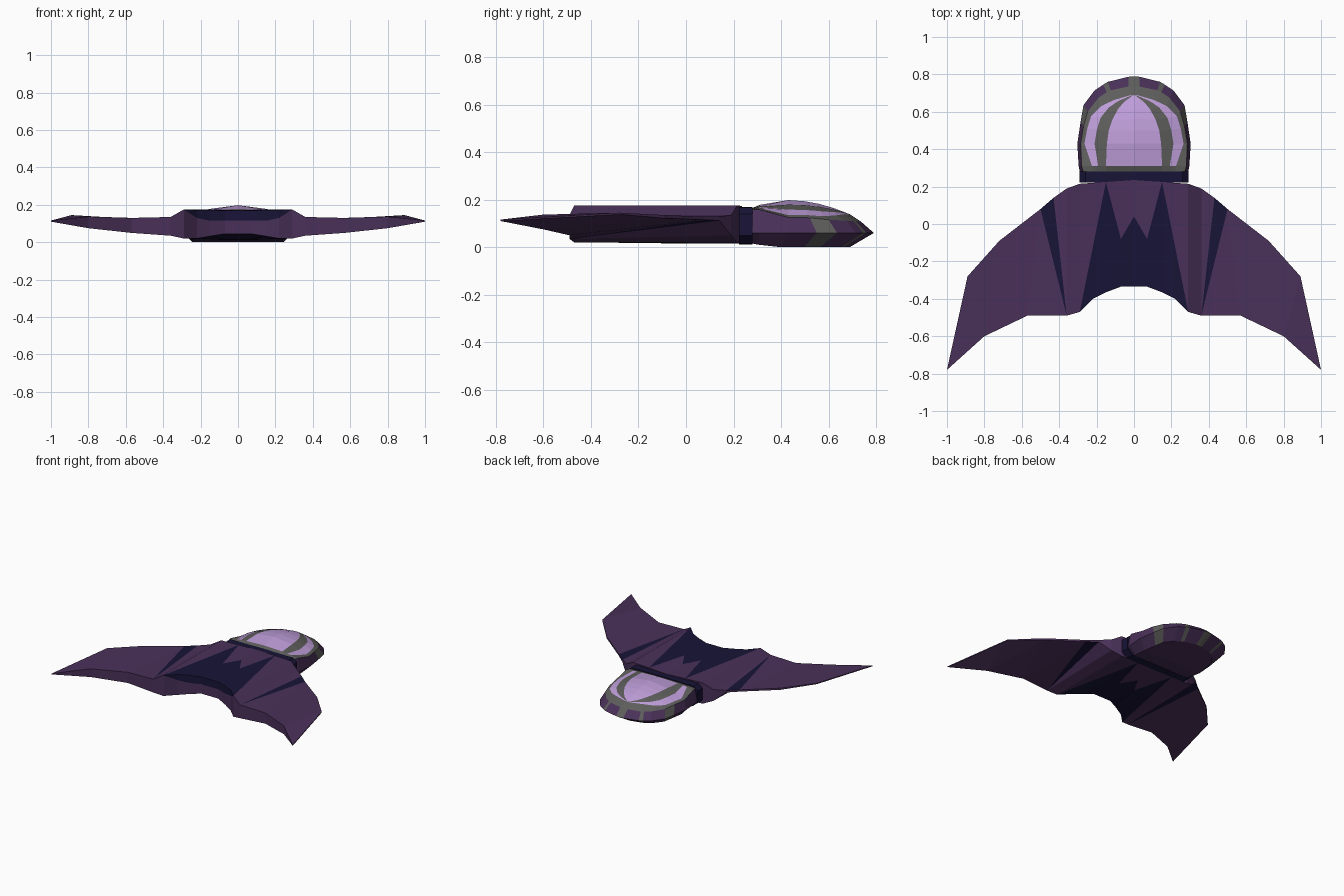
import bpy, bmesh

if "Cube" in bpy.data.objects:
    bpy.data.objects.remove(bpy.data.objects["Cube"])

COLORS = {"purple": (0.068, 0.03, 0.1, 1), "navy": (0.009, 0.007, 0.038, 1),
          "frame_grey": (0.11, 0.11, 0.105, 1), "glass": (0.52, 0.34, 0.7, 1)}
MATS = {}
for n, c in COLORS.items():
    MATS[n] = bpy.data.materials.new(n)
    MATS[n].diffuse_color = c
NAMES = list(COLORS)


def build(name, faces):
    """Make a flat-shaded object from half faces [(points, colour)], mirrored across x = 0."""
    bm = bmesh.new()
    for pts, col in faces:
        pts = list(dict.fromkeys(tuple(round(v, 4) for v in p) for p in pts))
        if len(pts) < 3:
            continue
        for s in (1, -1):
            f = bm.faces.new([bm.verts.new((s * x, y, z)) for x, y, z in pts])
            f.material_index = NAMES.index(col)
    bmesh.ops.remove_doubles(bm, verts=bm.verts, dist=0.0005)
    bmesh.ops.recalc_face_normals(bm, faces=bm.faces)
    me = bpy.data.meshes.new(name)
    bm.to_mesh(me)
    bm.free()
    for n in NAMES:
        me.materials.append(MATS[n])
    ob = bpy.data.objects.new(name, me)
    bpy.context.collection.objects.link(ob)


def interp(table, v):
    for (a, p), (b, q) in zip(table, table[1:]):
        if v <= b:
            return p + (q - p) * max(0, (v - a) / (b - a))
    return table[-1][1]


# Flying wing: plan points with top and bottom height
P = {"c0": (0, .235, .172, .015), "c1": (0, .04, .172, .015), "c2": (0, -.335, .17, .045),
     "d1": (.07, -.08, .173, .015), "d2": (.07, -.335, .17, .045),
     "e1": (.15, .225, .175, .015), "e2": (.15, -.365, .172, .032),
     "f2": (.22, -.4, .173, .02), "g1": (.29, .215, .175, .02), "g2": (.29, -.47, .175, .02),
     "h1": (.36, .19, .135, .05), "h2": (.36, -.49, .135, .035),
     "i1": (.43, .14, .128, .112), "j1": (.5, .08, .128, .115), "k1": (.72, -.09, .135, .122),
     "l1": (.89, -.28, .145, .138), "m": (1, -.78, .116, .11),
     "n2": (.57, -.49, .13, .05), "o2": (.8, -.6, .137, .075)}
PLAN = {"purple": "c0 c1 d1 e1,e1 g2 g1,g1 g2 h2 h1,h1 h2 i1,j1 h2 n2,j1 n2 k1,k1 n2 o2,k1 o2 l1,l1 o2 m",
        "navy": "c1 c2 d2 d1,d1 d2 e2,e1 d1 e2,e1 e2 f2,e1 f2 g2,i1 h2 j1"}
RIM = "c0 e1 g1 h1 i1 j1 k1 l1 m o2 n2 h2 g2 f2 e2 d2 c2".split()
MID = {"c2": .115, "d2": .115, "e2": .115, "f2": .13, "g2": .175}


def top(k): return P[k][:3]
def low(k): return (*P[k][:2], P[k][3])
def mid(k): return (*P[k][:2], MID[k])


wing = []
for col, text in PLAN.items():
    for face in text.split(","):
        for level in (top, low):
            wing.append(([level(k) for k in face.split()], col))
for a, b in zip(RIM, RIM[1:]):
    if a in MID and b in MID:   # rear face with dark upper panel
        wing.append(([top(a), top(b), mid(b), mid(a)], "navy"))
        wing.append(([mid(a), mid(b), low(b), low(a)], "purple"))
    else:
        wing.append(([top(a), top(b), low(b), low(a)], "purple"))
build("flying_wing", wing)

# Neck band between wing and cockpit
SEC = [(0, .17), (.26, .167), (.292, .14), (.292, .05), (.25, .015), (0, .012)]
neck = [([(x, .222, z) for x, z in SEC], "navy"), ([(x, .28, z) for x, z in SEC], "navy")]
for (x, z), (u, w) in zip(SEC, SEC[1:]):
    neck.append(([(x, .222, z), (u, .222, w), (u, .28, w), (x, .28, z)], "navy"))
build("neck_band", neck)

# Cockpit: lengthwise lines from the nose tip back to the neck
RIB = [(0, .69), (.01, .685), (.05, .655), (.06, .645), (.085, .615), (.115, .56),
       (.135, .5), (.145, .43), (.15, .31), (.15, .28)]
GLASS = [(0, .69), (.015, .69), (.1, .665), (.12, .657), (.175, .63), (.23, .575),
         (.25, .51), (.265, .43), (.225, .31), (.225, .28)]
FRAME = [(0, .735), (.03, .735), (.125, .715), (.145, .705), (.19, .675), (.248, .6),
         (.27, .52), (.285, .43), (.28, .31), (.272, .28)]
WAIST = [(0, .79), (.03, .787), (.14, .76), (.165, .745), (.21, .715), (.27, .635),
         (.285, .55), (.303, .43), (.296, .31), (.29, .28)]
CROWN = [(.28, .165), (.31, .178), (.43, .198), (.5, .193), (.56, .182), (.62, .165),
         (.69, .138), (.735, .108), (.79, .06)]


def dome(line):
    return [(x, y, interp(CROWN, y) - interp([(.28, .1), (.43, .9)], y) * x * x) for x, y in line]


belly = [(x * .8, .28 + (y - .28) * .8, interp([(.28, .015), (.38, 0)], y)) for x, y in WAIST]
lines = [dome([(0, y) for x, y in RIB]), dome(RIB),
         dome([(a + (c - a) * .55, b + (d - b) * .55) for (a, b), (c, d) in zip(RIB, GLASS)]),
         dome(GLASS), dome(FRAME), [(x, y, .06) for x, y in WAIST],
         belly, [(0, y, z) for x, y, z in belly]]
STRIPS = ["glass", "frame_grey", "glass", "frame_grey", "purple", "purple", "purple"]
cockpit = []
for r, col in enumerate(STRIPS):
    A, B = lines[r], lines[r + 1]
    for i in range(len(A) - 1):
        c = col
        if (r < 3 and i == len(A) - 2) or (r in (4, 5) and i in (0, 2, 5)):
            c = "frame_grey"    # rear frame and side straps
        cockpit.append(([A[i], A[i + 1], B[i + 1], B[i]], c))
build("cockpit", cockpit)

for m in bpy.data.materials:
    if m.users and not m.is_grease_pencil:
        m.use_nodes = True
        m.node_tree.nodes["Principled BSDF"].inputs["Base Color"].default_value = m.diffuse_color
